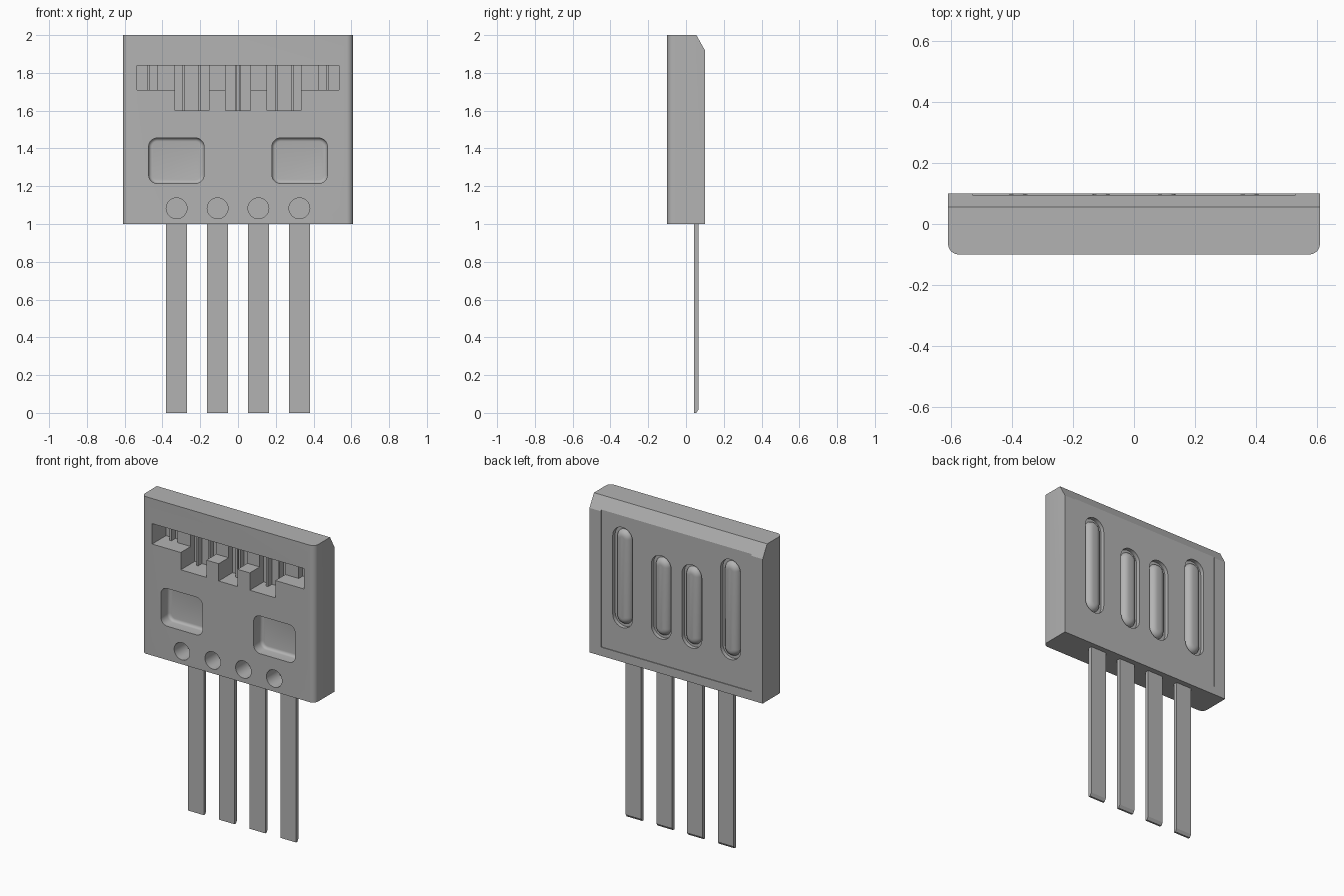
import bpy, bmesh, math
from mathutils import Vector

cube = bpy.data.objects.get("Cube")
if cube:
    bpy.data.objects.remove(cube, do_unlink=True)

grey = bpy.data.materials.new("mid_grey")
grey.use_nodes = True
COLOUR = (0.45, 0.45, 0.45, 1)
grey.diffuse_color = COLOUR
grey.node_tree.nodes["Principled BSDF"].inputs["Base Color"].default_value = COLOUR


def prism(name, pts, start, end, axis="y", bevel=None, width=0.0, segs=6):
    """Extrude a 2D profile along x (pts are y,z) or y (pts are x,z); bevel chosen edges."""
    def place(p, d):
        return (d, p[0], p[1]) if axis == "x" else (p[0], d, p[1])
    bm = bmesh.new()
    face = bm.faces.new([bm.verts.new(place(p, start)) for p in pts])
    ext = bmesh.ops.extrude_face_region(bm, geom=[face])
    shift = Vector(place((0, 0), end - start))
    bmesh.ops.translate(bm, vec=shift, verts=[v for v in ext["geom"] if isinstance(v, bmesh.types.BMVert)])
    bmesh.ops.recalc_face_normals(bm, faces=bm.faces)
    if bevel:
        edges = [e for e in bm.edges if bevel(*[v.co for v in e.verts])]
        bmesh.ops.bevel(bm, geom=edges, offset=width, segments=segs, profile=0.5, affect="EDGES")
    mesh = bpy.data.meshes.new(name)
    bm.to_mesh(mesh)
    bm.free()
    mesh.materials.append(grey)
    obj = bpy.data.objects.new(name, mesh)
    bpy.context.collection.objects.link(obj)
    return obj


def rect(x0, x1, z0, z1, r=0.0, n=8):
    """Rectangle outline, with round corners when r is given."""
    if not r:
        return [(x0, z0), (x1, z0), (x1, z1), (x0, z1)]
    pts = []
    corners = [(x1 - r, z1 - r), (x0 + r, z1 - r), (x0 + r, z0 + r), (x1 - r, z0 + r)]
    for q, (cx, cz) in enumerate(corners):
        for i in range(n + 1):
            a = math.pi / 2 * (q + i / n)
            p = (cx + r * math.cos(a), cz + r * math.sin(a))
            if not pts or math.dist(p, pts[-1]) > 1e-4:
                pts.append(p)
    if math.dist(pts[0], pts[-1]) < 1e-4:
        pts.pop()
    return pts


def activate(obj):
    bpy.ops.object.select_all(action="DESELECT")
    obj.select_set(True)
    bpy.context.view_layer.objects.active = obj


def cut(target, cutter):
    cutter.hide_render = True
    mod = target.modifiers.new("cut", "BOOLEAN")
    mod.operation = "DIFFERENCE"
    mod.solver = "EXACT"
    mod.object = cutter
    activate(target)
    bpy.ops.object.modifier_apply(modifier=mod.name)
    bpy.data.objects.remove(cutter, do_unlink=True)


def at_depth(y):
    return lambda a, b: abs(a.y - y) < 1e-4 and abs(b.y - y) < 1e-4


# Body block with sloped rear top and rounded front corners
F, B, W = -0.1, 0.1, 0.61
body = prism("body", [(F, 1), (B, 1), (B, 1.92), (0.055, 2), (F, 2)], -W, W, "x",
             lambda a, b: at_depth(F)(a, b) and abs(a.x - b.x) < 1e-4, 0.035)

# Shallow rear panel
PANEL = 0.095
cut(body, prism("panel_cutter", rect(-0.53, 0.53, 1.055, 2.1), PANEL, 0.2))

# Comb-shaped front cavity
half = [(0.066, 1.6), (0.066, 1.71), (0.153, 1.71), (0.153, 1.6),
        (0.333, 1.6), (0.333, 1.71), (0.535, 1.71), (0.535, 1.84)]
comb = half + [(-x, z) for x, z in reversed(half)]
CAVITY = 0.04
cut(body, prism("cavity_cutter", comb, -0.2, CAVITY))

# Two front windows with filleted floors
for s in (-1, 1):
    x0, x1 = sorted((s * 0.18, s * 0.473))
    cut(body, prism("window_cutter", rect(x0, x1, 1.215, 1.455, 0.045), -0.2, -0.02,
                    "y", at_depth(-0.02), 0.018, 4))

# Round front holes, one above each pin
PIN_X = (-0.325, -0.108, 0.108, 0.325)
for x in PIN_X:
    cut(body, prism("hole_cutter", rect(x - 0.055, x + 0.055, 1.028, 1.138, 0.055), -0.2, 0.02))

# Rear slots, each holding a domed bar
bars = []
for x, top in ((-0.38, 1.855), (-0.108, 1.748), (0.108, 1.748), (0.38, 1.855)):
    cut(body, prism("slot_cutter", rect(x - 0.07, x + 0.07, 1.217, top, 0.07), 0.07, 0.2))
    bars.append(prism("rear_bar", rect(x - 0.053, x + 0.053, 1.234, top - 0.017, 0.053),
                      0.05, 0.1, "y", at_depth(0.1), 0.04))

# Ribs and blocks inside the cavity
for x, low in ((0.475, 1.71), (0.288, 1.6), (0.205, 1.6), (0.01, 1.6)):
    for s in (-1, 1):
        prism("cavity_rib", rect(s * x - 0.006, s * x + 0.006, low, 1.84), 0.0, CAVITY + 0.005)
for a, b in ((0.333, 0.428), (0.066, 0.153)):
    for s in (-1, 1):
        x0, x1 = sorted((s * a, s * b))
        prism("cavity_block", rect(x0, x1, 1.71, 1.84), 0.0, CAVITY + 0.005)

# Flat pins with chamfered rear tips
for x in PIN_X:
    prism("pin", [(0.042, 0), (0.054, 0), (0.066, 0.018), (0.066, 1.03), (0.042, 1.03)],
          x - 0.055, x + 0.055, "x")

for obj in [body] + bars:
    activate(obj)
    bpy.ops.object.shade_smooth_by_angle(angle=math.radians(25))
